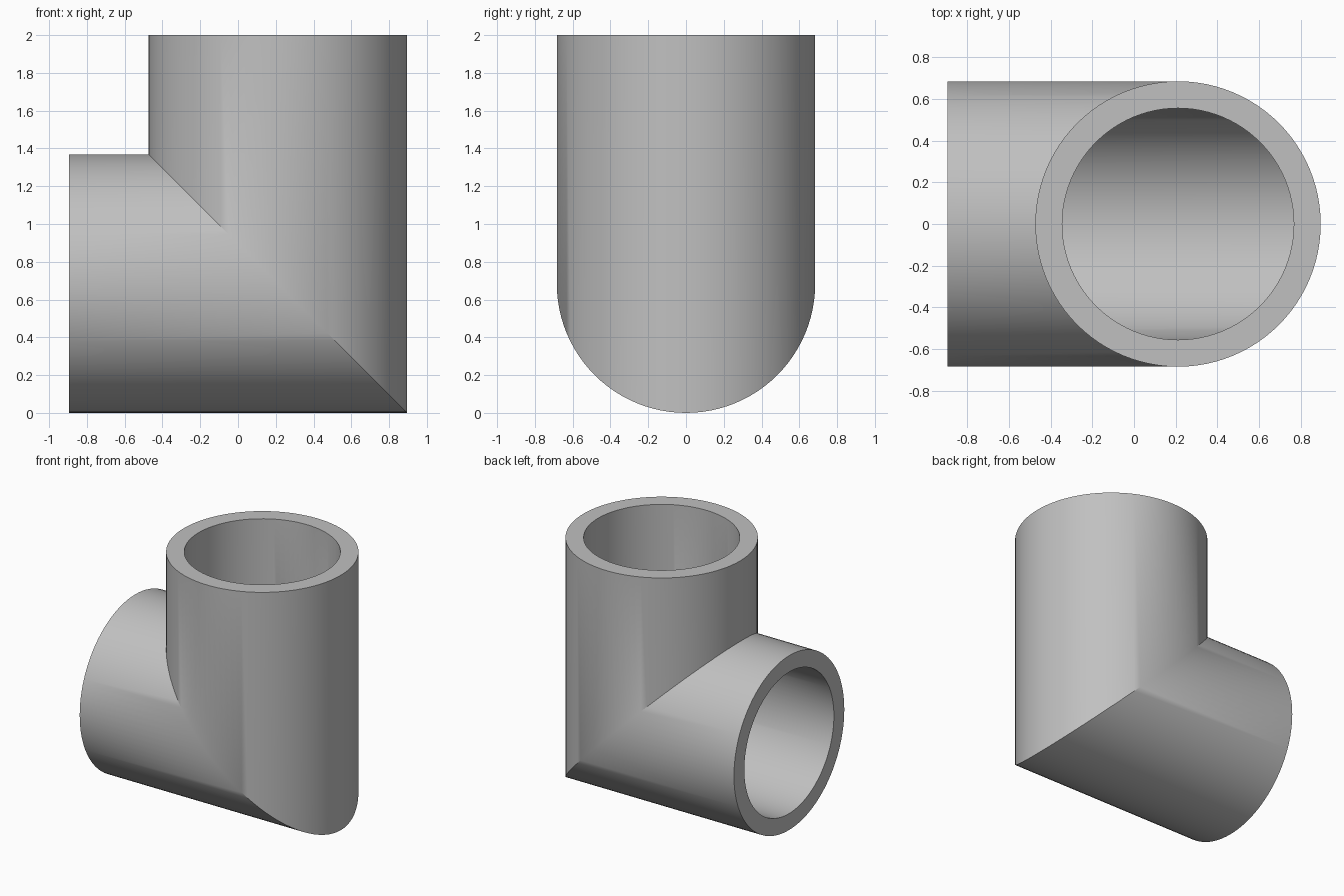
import bpy
import bmesh
from math import sin, cos, tau, radians

SEGMENTS = 96
OUTER, INNER = 0.684, 0.555
AXIS_X, AXIS_Z = 0.211, 0.684      # where the two bores meet
SIDE_END, TOP_END = -0.895, 2.0

cube = bpy.data.objects.get("Cube")
if cube:
    bpy.data.objects.remove(cube, do_unlink=True)

grey = bpy.data.materials.new("pipe grey")
grey.use_nodes = True
colour = (0.53, 0.53, 0.53, 1)
grey.diffuse_color = colour
grey.node_tree.nodes["Principled BSDF"].inputs["Base Color"].default_value = colour

bm = bmesh.new()


def ring(radius, place):
    """One loop of vertices; place maps the offset across the bend to x and z."""
    verts = []
    for i in range(SEGMENTS):
        a = tau * i / SEGMENTS
        x, z = place(radius * cos(a))
        verts.append(bm.verts.new((x, radius * sin(a), z)))
    return verts


def bridge(first, second):
    for i in range(SEGMENTS):
        j = (i + 1) % SEGMENTS
        bm.faces.new((first[i], first[j], second[j], second[i]))


def top_mouth(u):
    return AXIS_X + u, TOP_END


def mitre(u):
    return AXIS_X + u, AXIS_Z - u


def side_mouth(u):
    return SIDE_END, AXIS_Z - u


# Outer wall down and along, then back through the bore, closing at both rims
stations = (top_mouth, mitre, side_mouth)
loops = [ring(OUTER, s) for s in stations]
loops += [ring(INNER, s) for s in reversed(stations)]
for k, loop in enumerate(loops):
    bridge(loop, loops[(k + 1) % len(loops)])
bmesh.ops.recalc_face_normals(bm, faces=bm.faces[:])

mesh = bpy.data.meshes.new("pipe_elbow")
bm.to_mesh(mesh)
bm.free()
mesh.materials.append(grey)
elbow = bpy.data.objects.new("pipe_elbow", mesh)
bpy.context.collection.objects.link(elbow)

# Smooth walls, crisp rims and mitre seam
bpy.ops.object.select_all(action="DESELECT")
elbow.select_set(True)
bpy.context.view_layer.objects.active = elbow
bpy.ops.object.shade_smooth_by_angle(angle=radians(30))
